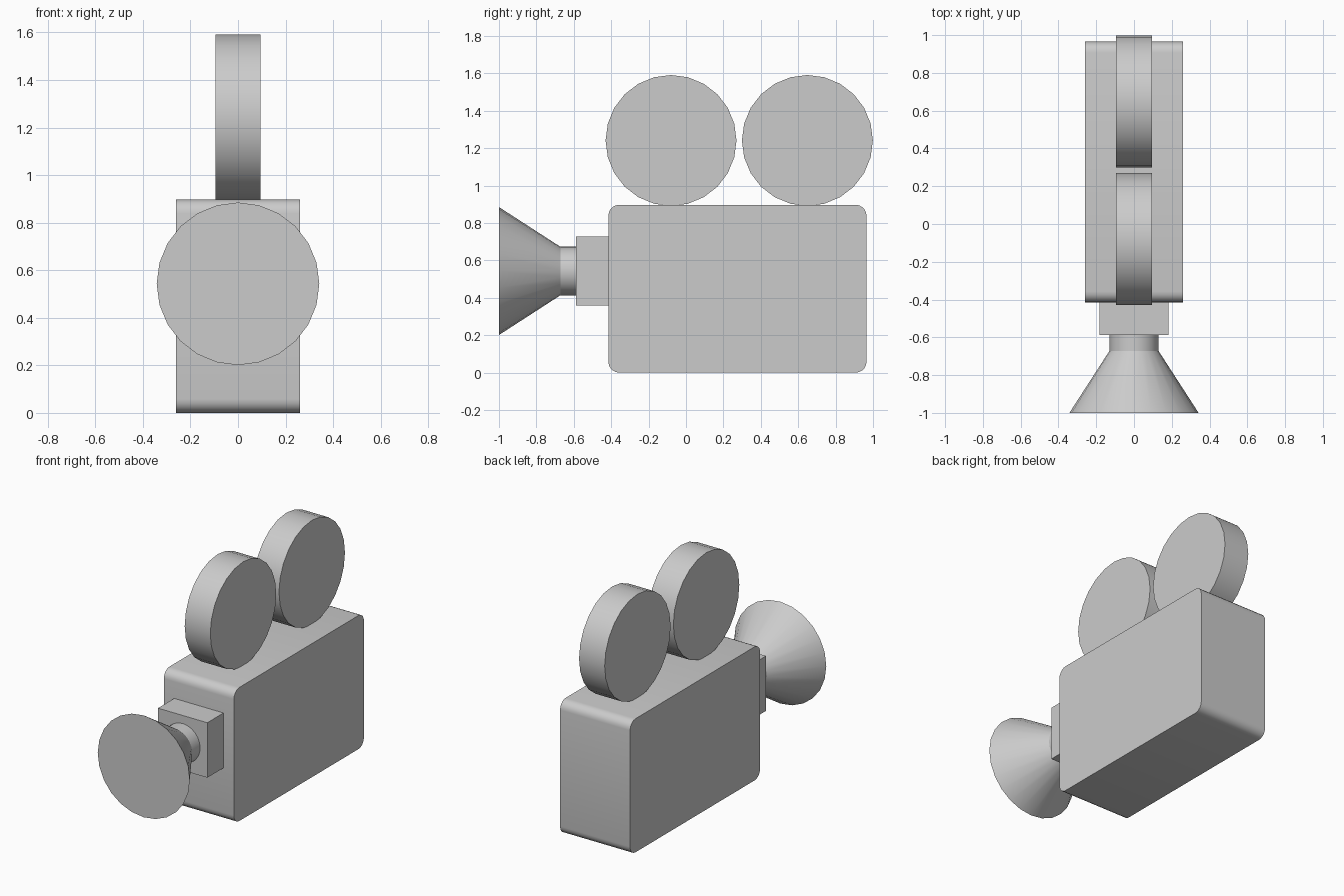
import bpy, bmesh
from math import radians, sin, cos, pi

if "Cube" in bpy.data.objects:
    bpy.data.objects.remove(bpy.data.objects["Cube"])

LENS_Z = 0.543


def finish(name, bm, smooth=True):
    bmesh.ops.recalc_face_normals(bm, faces=bm.faces)
    mesh = bpy.data.meshes.new(name)
    bm.to_mesh(mesh)
    bm.free()
    obj = bpy.data.objects.new(name, mesh)
    bpy.context.collection.objects.link(obj)
    if smooth:
        bpy.ops.object.select_all(action='DESELECT')
        obj.select_set(True)
        bpy.context.view_layer.objects.active = obj
        bpy.ops.object.shade_smooth_by_angle(angle=radians(30))
    return obj


def box(name, x, y0, y1, z0, z1, radius=0.0):
    """Box symmetric in x; optional rounding of the edges running along x."""
    bm = bmesh.new()
    bmesh.ops.create_cube(bm, size=1)
    for v in bm.verts:
        v.co = (x if v.co.x > 0 else -x,
                y1 if v.co.y > 0 else y0,
                z1 if v.co.z > 0 else z0)
    if radius:
        edges = [e for e in bm.edges
                 if abs(e.verts[0].co.x - e.verts[1].co.x) > x]
        bmesh.ops.bevel(bm, geom=edges, offset=radius, segments=5,
                        profile=0.5, affect='EDGES')
    return finish(name, bm, radius > 0)


def lathe(name, profile, place, sides=24):
    """Closed round solid from (radius, position) pairs along an axis."""
    bm = bmesh.new()
    rings = []
    for r, t in profile:
        angles = [2 * pi * i / sides for i in range(sides)]
        rings.append([bm.verts.new(place(r * cos(a), r * sin(a), t))
                      for a in angles])
    for a, b in zip(rings, rings[1:]):
        for i in range(sides):
            j = (i + 1) % sides
            bm.faces.new((a[i], a[j], b[j], b[i]))
    bm.faces.new(rings[0])
    bm.faces.new(rings[-1])
    return finish(name, bm)


# Camera body and lens mount
box("camera_body", 0.26, -0.415, 0.965, 0.0, 0.897, radius=0.058)
box("lens_mount", 0.183, -0.587, -0.415, 0.358, 0.727)

# Lens barrel flaring into the hood
lathe("lens_hood", [(0.13, -0.587), (0.13, -0.672), (0.342, -1.0)],
      lambda u, v, t: (u, t, LENS_Z + v))

# Film reels standing on the body
for name, y in (("front_reel", -0.08), ("rear_reel", 0.649)):
    lathe(name, [(0.35, -0.095), (0.35, 0.095)],
          lambda u, v, t: (t, y + u, 1.241 + v))
